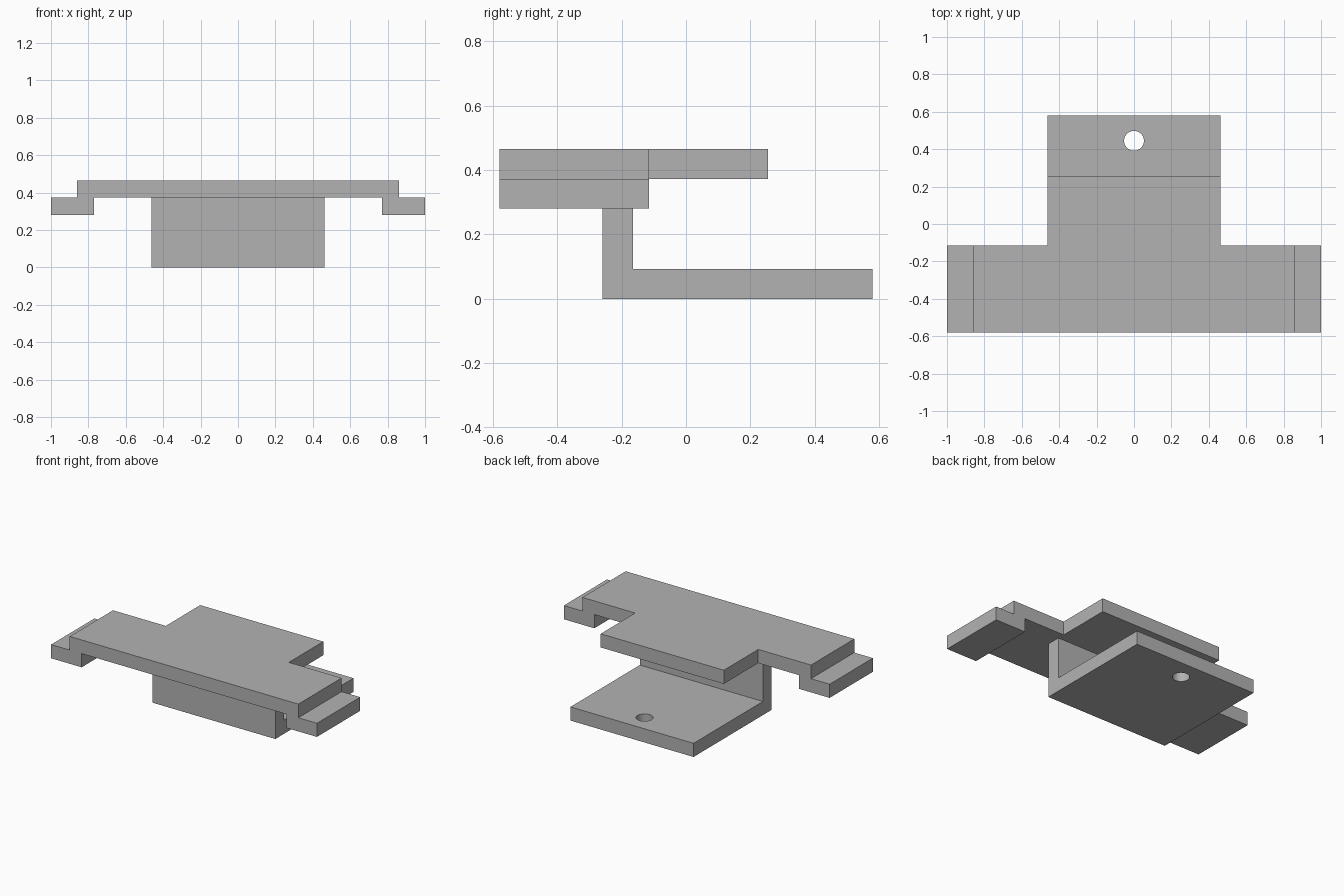
import bpy
import bmesh
from mathutils import Vector

cube = bpy.data.objects.get("Cube")
if cube:
    bpy.data.objects.remove(cube, do_unlink=True)

GREY = (0.45, 0.45, 0.45, 1)
metal = bpy.data.materials.new("plain_grey")
metal.use_nodes = True
metal.diffuse_color = GREY
metal.node_tree.nodes["Principled BSDF"].inputs["Base Color"].default_value = GREY


def extrude_profile(name, points, direction):
    """Extrude a closed planar outline along a direction into a solid."""
    bm = bmesh.new()
    face = bm.faces.new([bm.verts.new(p) for p in points])
    new = bmesh.ops.extrude_face_region(bm, geom=[face])["geom"]
    bmesh.ops.translate(bm, vec=Vector(direction),
                        verts=[v for v in new if isinstance(v, bmesh.types.BMVert)])
    bmesh.ops.recalc_face_normals(bm, faces=bm.faces)
    mesh = bpy.data.meshes.new(name)
    bm.to_mesh(mesh)
    bm.free()
    mesh.materials.append(metal)
    obj = bpy.data.objects.new(name, mesh)
    bpy.context.collection.objects.link(obj)
    return obj


front, bridge_back, tongue_back, back = -0.58, -0.115, 0.255, 0.58
web_front, web_back = -0.26, -0.165
lip_low, plate_low, plate_top, base_top = 0.28, 0.373, 0.466, 0.093
half = 0.463

# Wide bridge with a stepped lip at each end
side = [(0.77, plate_low), (0.77, lip_low), (1.0, lip_low),
        (1.0, plate_low), (0.86, plate_low), (0.86, plate_top)]
outline = side + [(-x, z) for x, z in reversed(side)]
extrude_profile("bridge_plate", [(x, front, z) for x, z in outline],
                (0, bridge_back - front, 0))

# Tongue running back from the bridge
tongue = [(-half, bridge_back), (half, bridge_back), (half, tongue_back), (-half, tongue_back)]
extrude_profile("top_tongue", [(x, y, plate_low) for x, y in tongue],
                (0, 0, plate_top - plate_low))

# Upright web and base plate as one L-shaped bracket
ell = [(web_front, 0), (back, 0), (back, base_top), (web_back, base_top),
       (web_back, plate_low), (web_front, plate_low)]
bracket = extrude_profile("lower_bracket", [(-half, y, z) for y, z in ell], (2 * half, 0, 0))

# Round mounting hole through the base plate
bpy.ops.mesh.primitive_cylinder_add(vertices=48, radius=0.053, depth=0.3, location=(0, 0.445, 0.05))
cutter = bpy.context.object
cutter.name = "hole_cutter"
cutter.data.materials.append(metal)
cutter.hide_render = True
cutter.hide_set(True)
hole = bracket.modifiers.new("mounting_hole", "BOOLEAN")
hole.operation = "DIFFERENCE"
hole.solver = "EXACT"
hole.object = cutter

bpy.ops.object.select_all(action="DESELECT")
bracket.select_set(True)
bpy.context.view_layer.objects.active = bracket
bpy.ops.object.shade_smooth_by_angle()
